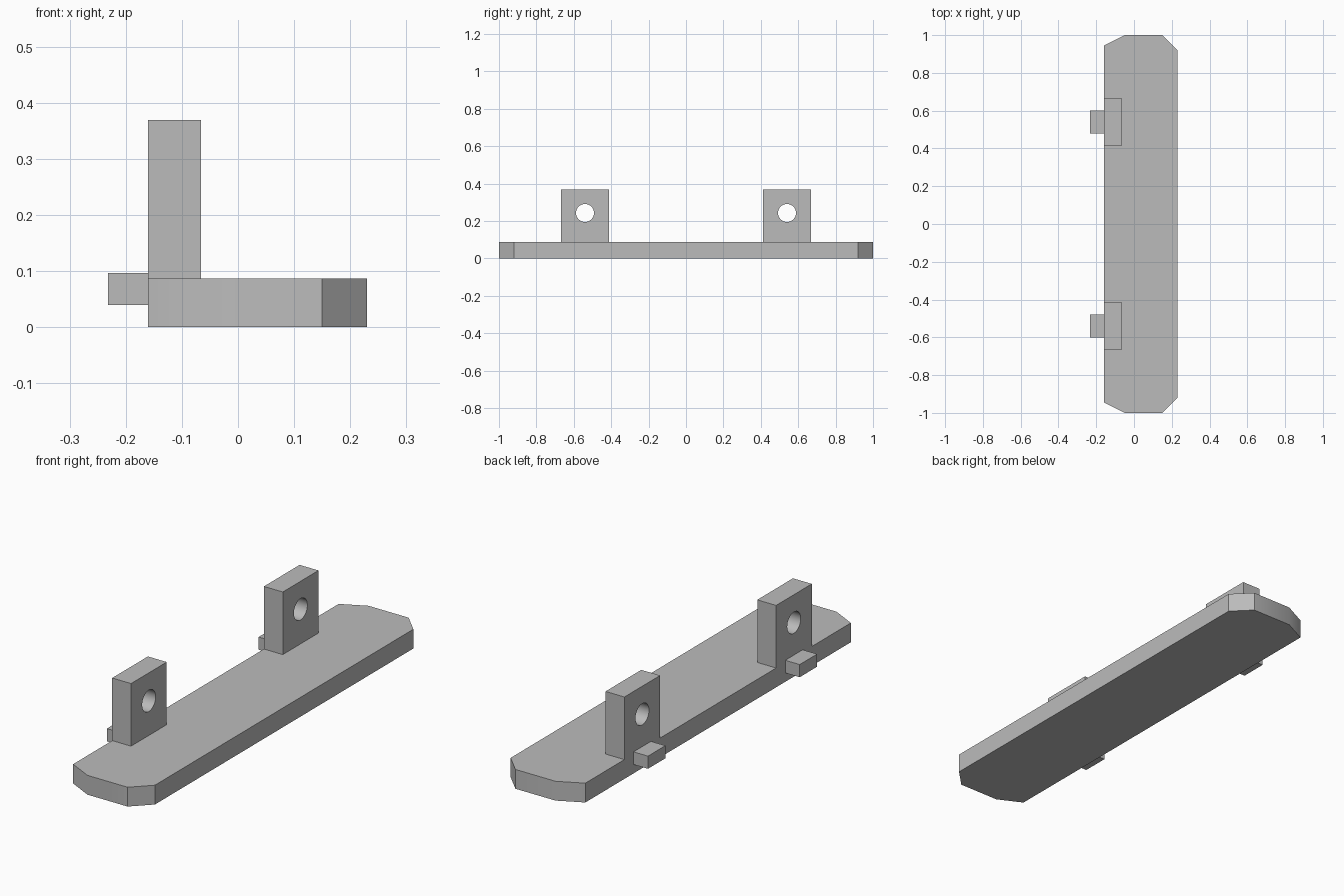
import bpy, bmesh, math

if "Cube" in bpy.data.objects:
    bpy.data.objects.remove(bpy.data.objects["Cube"])

grey = bpy.data.materials.new("plain_grey")
grey.diffuse_color = (0.5, 0.5, 0.5, 1)
grey.use_nodes = True
grey.node_tree.nodes["Principled BSDF"].inputs["Base Color"].default_value = grey.diffuse_color


def finish(bm, name):
    bmesh.ops.recalc_face_normals(bm, faces=bm.faces)
    mesh = bpy.data.meshes.new(name)
    bm.to_mesh(mesh)
    bm.free()
    mesh.materials.append(grey)
    obj = bpy.data.objects.new(name, mesh)
    bpy.context.collection.objects.link(obj)
    return obj


def smooth(obj):
    bpy.ops.object.select_all(action='DESELECT')
    obj.select_set(True)
    bpy.context.view_layer.objects.active = obj
    bpy.ops.object.shade_smooth_by_angle(angle=math.radians(30))


def box(name, x, y, z):
    bm = bmesh.new()
    bmesh.ops.create_cube(bm, size=1)
    for v in bm.verts:
        v.co = [lo if c < 0 else hi for c, (lo, hi) in zip(v.co, (x, y, z))]
    return finish(bm, name)


# Base plate: outline with cut corners, mirrored front to back, extruded up
half = [(-0.16, -0.945), (-0.05, -1), (0.15, -1), (0.23, -0.92)]
outline = half + [(x, -y) for x, y in reversed(half)]
bm = bmesh.new()
face = bm.faces.new([bm.verts.new((x, y, 0)) for x, y in outline])
up = bmesh.ops.extrude_face_region(bm, geom=[face])["geom"]
bmesh.ops.translate(bm, vec=(0, 0, 0.087),
                    verts=[v for v in up if isinstance(v, bmesh.types.BMVert)])
smooth(finish(bm, "base_plate"))

for side, s in (("front", -1), ("back", 1)):
    yc = 0.54 * s
    # Upright lug with a round hole through it
    lug = box(side + "_lug", (-0.16, -0.066), (yc - 0.127, yc + 0.127), (0.087, 0.369))
    bpy.ops.mesh.primitive_cylinder_add(vertices=48, radius=0.048, depth=0.4,
                                        location=(-0.113, yc, 0.243),
                                        rotation=(0, math.pi / 2, 0))
    cutter = bpy.context.object
    cutter.name = side + "_hole_cutter"
    cutter.data.materials.append(grey)
    mod = lug.modifiers.new("hole", 'BOOLEAN')
    mod.operation = 'DIFFERENCE'
    mod.solver = 'EXACT'
    mod.object = cutter
    bpy.context.view_layer.objects.active = lug
    bpy.ops.object.modifier_apply(modifier=mod.name)
    bpy.data.objects.remove(cutter, do_unlink=True)
    smooth(lug)
    # Small tab on the outer edge
    box(side + "_tab", (-0.232, -0.16), (yc - 0.062, yc + 0.062), (0.04, 0.097))
